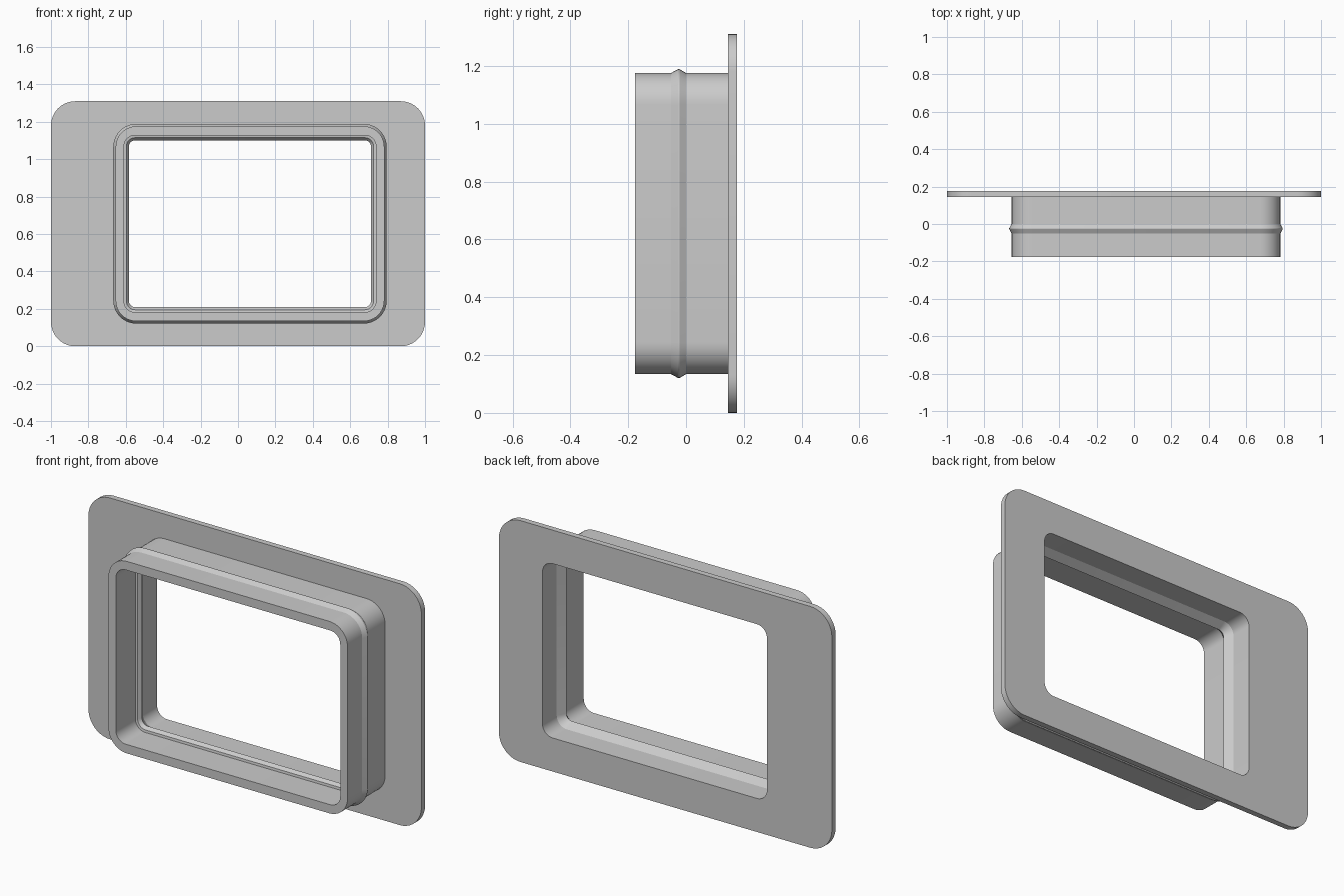
import bpy, bmesh, math

cube = bpy.data.objects.get("Cube")
if cube:
    bpy.data.objects.remove(cube, do_unlink=True)

# Outlines: centre x, centre z, half width, half height, corner radius
PLATE = (0, 0.655, 1.0, 0.655, 0.13)
COLLAR = (0.064, 0.655, 0.718, 0.521, 0.11)
OPENING = (0.064, 0.655, 0.674, 0.473, 0.06)
CORNER_STEPS = 10


def outline(shape, y, grow):
    """Points of a rounded rectangle, grown or shrunk by an offset."""
    cx, cz, w, h, r = shape
    w, h, r = w + grow, h + grow, r + grow
    points = []
    for corner, (sx, sz) in enumerate(((1, 1), (-1, 1), (-1, -1), (1, -1))):
        for i in range(CORNER_STEPS + 1):
            a = math.pi / 2 * (corner + i / CORNER_STEPS)
            points.append((cx + sx * (w - r) + r * math.cos(a), y,
                           cz + sz * (h - r) + r * math.sin(a)))
    return points


def ring(name, section, material):
    """Bridge a closed cross-section of outlines into a solid ring."""
    bm = bmesh.new()
    loops = [[bm.verts.new(p) for p in outline(*s)] for s in section]
    for a, b in zip(loops, loops[1:] + loops[:1]):
        for i in range(len(a)):
            j = (i + 1) % len(a)
            bm.faces.new((a[i], a[j], b[j], b[i]))
    bmesh.ops.recalc_face_normals(bm, faces=bm.faces)
    mesh = bpy.data.meshes.new(name)
    bm.to_mesh(mesh)
    bm.free()
    mesh.materials.append(material)
    obj = bpy.data.objects.new(name, mesh)
    bpy.context.collection.objects.link(obj)
    bpy.context.view_layer.objects.active = obj
    obj.select_set(True)
    bpy.ops.object.shade_smooth_by_angle(angle=math.radians(20))
    obj.select_set(False)
    return obj


grey = bpy.data.materials.new("light grey")
grey.use_nodes = True
colour = (0.6, 0.6, 0.6, 1)
grey.diffuse_color = colour
grey.node_tree.nodes["Principled BSDF"].inputs["Base Color"].default_value = colour

ring("flanged_frame", [
    # Back plate
    (PLATE, 0.177, 0), (PLATE, 0.145, 0),
    # Outside of the collar with its snap ridge
    (COLLAR, 0.145, 0), (COLLAR, 0.0, 0), (COLLAR, -0.022, 0.013),
    (COLLAR, -0.028, 0.013), (COLLAR, -0.052, 0), (COLLAR, -0.177, 0),
    # Inside of the opening with its inner ridge
    (OPENING, -0.177, 0), (OPENING, -0.01, 0), (OPENING, -0.008, -0.013),
    (OPENING, 0.01, -0.027), (OPENING, 0.055, 0), (OPENING, 0.177, 0),
], grey)
